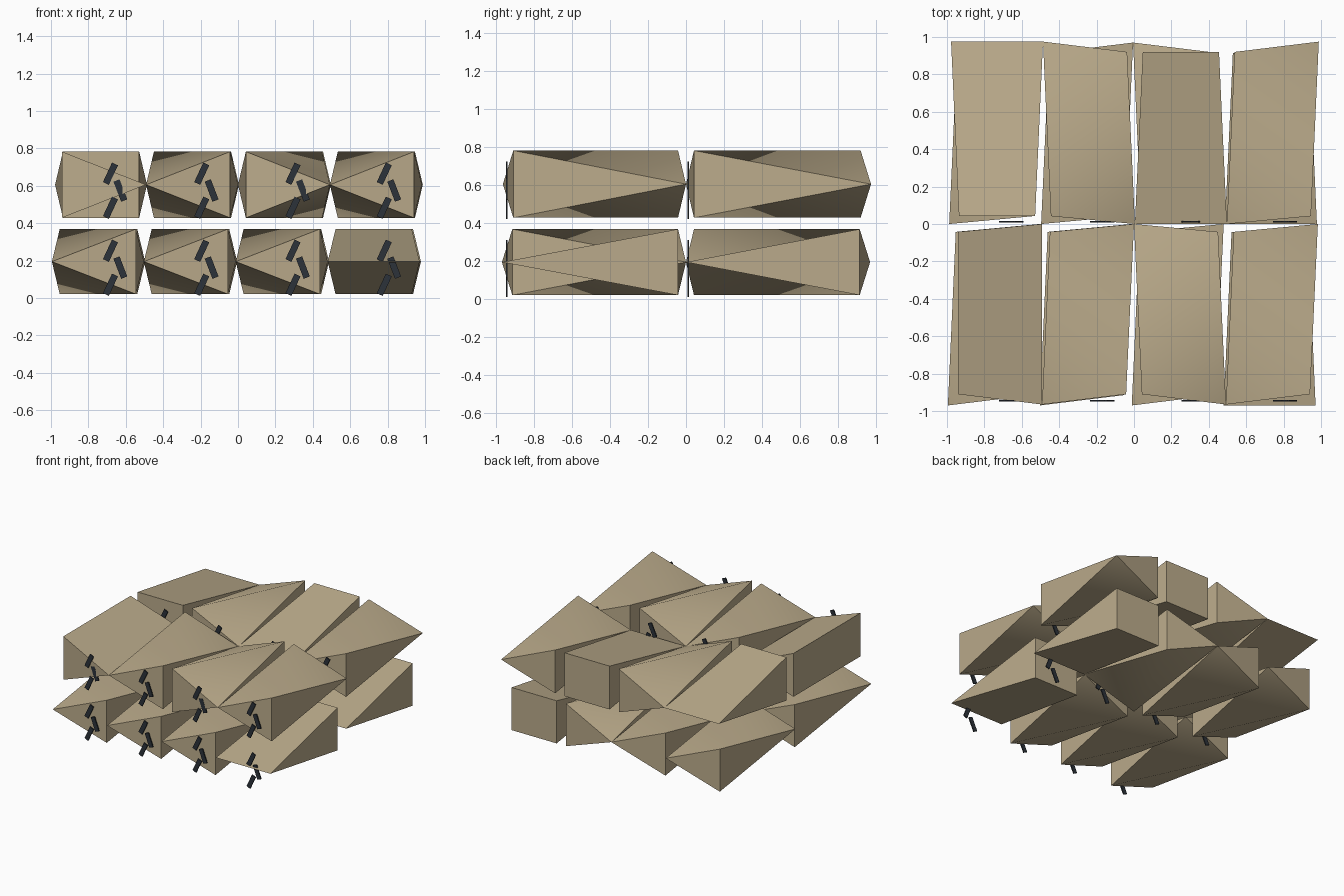
import bpy, bmesh, math
from mathutils import Matrix

if "Cube" in bpy.data.objects:
    bpy.data.objects.remove(bpy.data.objects["Cube"])


def material(name, rgb):
    m = bpy.data.materials.new(name)
    m.diffuse_color = (*rgb, 1)
    m.use_nodes = True
    m.node_tree.nodes["Principled BSDF"].inputs["Base Color"].default_value = m.diffuse_color
    return m


tan = material("tan_cloth", (0.50, 0.41, 0.26))
slate = material("dark_slate", (0.025, 0.032, 0.042))


def finish(bm, name, mat, smooth=None):
    bmesh.ops.recalc_face_normals(bm, faces=bm.faces)
    mesh = bpy.data.meshes.new(name)
    bm.to_mesh(mesh)
    bm.free()
    mesh.materials.append(mat)
    obj = bpy.data.objects.new(name, mesh)
    bpy.context.collection.objects.link(obj)
    if smooth:
        bpy.ops.object.select_all(action='DESELECT')
        bpy.context.view_layer.objects.active = obj
        obj.select_set(True)
        bpy.ops.object.shade_smooth_by_angle(angle=math.radians(smooth))
    return obj


def bag(name, x0, x1, y0, y1, mid, half, corners):
    """Corners run front left, front right, back left, back right.
    V is an upright edge set inward, A is one pulled-out point at mid height."""
    bm = bmesh.new()
    for i, kind in enumerate(corners):
        right, back = i % 2, i // 2
        x, y = (x0, x1)[right], (y0, y1)[back]
        if kind == "A":
            bm.verts.new((x, y, mid))
        else:
            x += -0.042 if right else 0.042
            # outer ends taper more than the ends at the middle seam
            inset = 0.055 if abs(y) > 0.5 else 0.042
            y += -inset if back else inset
            for s in (-1, 1):
                bm.verts.new((x, y, mid + s * half))
    bmesh.ops.convex_hull(bm, input=bm.verts)
    finish(bm, name, tan, 55)


# Two layers of two rows of four bags: name, y range, mid height, half height, shift, corners
rows = [
    ("lower_front", -0.97, 0.0, 0.195, 0.174, -0.012, ["AVVA", "AVVA", "AVVA", "AAVV"]),
    ("lower_back", 0.0, 0.97, 0.195, 0.174, -0.005, ["AVVA", "AVVA", "VAAV", "AAVV"]),
    ("upper_front", -0.965, 0.0, 0.606, 0.177, 0.0, ["VAVA", "AVVA", "VAAV", "AVVA"]),
    ("upper_back", 0.0, 0.975, 0.606, 0.177, 0.005, ["VVAA", "VAAV", "AAVV", "AVVA"]),
]
for name, y0, y1, mid, half, dx, kinds in rows:
    for i, corners in enumerate(kinds):
        x = -0.983 + 0.4915 * i + dx
        bag(f"{name}_bag_{i + 1}", x, x + 0.4915, y0, y1, mid, half, corners)

# Slanted dark stitches, three in front of every bag
stitches = [(0.0, 0.09, 25), (0.053, 0.0, -21), (0.0, -0.092, 25)]
for row, y in (("front", -0.945), ("back", 0.012)):
    for layer, z in (("lower", 0.163), ("upper", 0.575)):
        for i in range(4):
            bm = bmesh.new()
            for sx, sz, tilt in stitches:
                place = (Matrix.Translation((-0.682 + 0.488 * i + sx, y, z + sz))
                         @ Matrix.Rotation(math.radians(tilt), 4, 'Y')
                         @ Matrix.Diagonal((0.035, 0.009, 0.115, 1)))
                bmesh.ops.create_cube(bm, size=1, matrix=place)
            finish(bm, f"{layer}_{row}_stitches_{i + 1}", slate)
